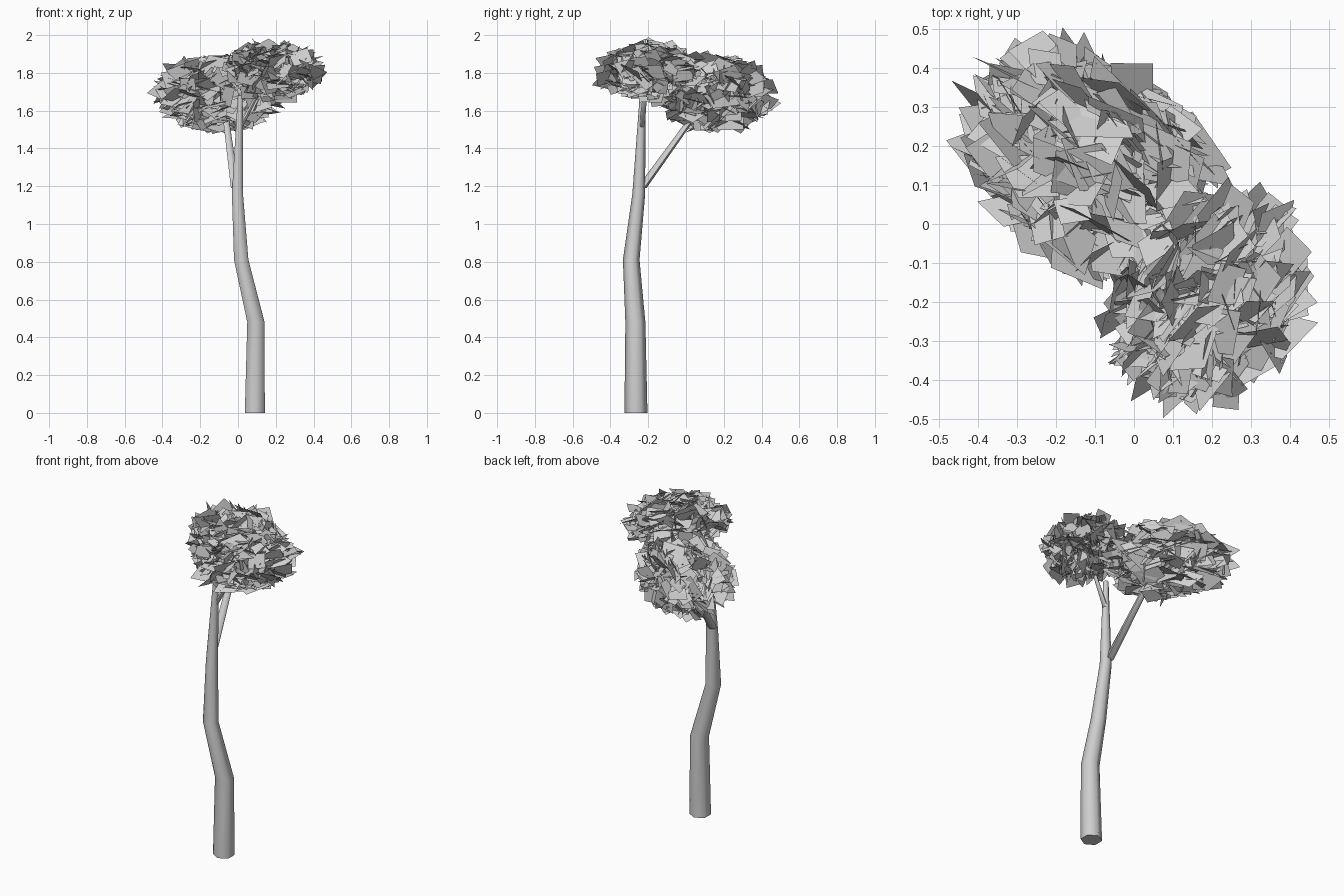
import bpy, bmesh, math, random
from mathutils import Vector, Matrix, Quaternion

random.seed(7)
if "Cube" in bpy.data.objects:
    bpy.data.objects.remove(bpy.data.objects["Cube"])

grey = bpy.data.materials.new("plain grey")
grey.use_nodes = True
grey.diffuse_color = (0.62, 0.62, 0.62, 1)
grey.node_tree.nodes["Principled BSDF"].inputs["Base Color"].default_value = (0.62, 0.62, 0.62, 1)


def finish(bm, name):
    mesh = bpy.data.meshes.new(name)
    bm.to_mesh(mesh)
    bm.free()
    mesh.materials.append(grey)
    obj = bpy.data.objects.new(name, mesh)
    bpy.context.collection.objects.link(obj)
    return obj


def limb(name, points, sides=6):
    """Tapered tube through (x, y, z, radius) points with horizontal rings."""
    bm = bmesh.new()
    rings = []
    for x, y, z, r in points:
        angles = [math.tau * (i + 0.5) / sides for i in range(sides)]
        rings.append([bm.verts.new((x + r * math.cos(a), y + r * math.sin(a), z)) for a in angles])
    for low, high in zip(rings, rings[1:]):
        for i in range(sides):
            j = (i + 1) % sides
            bm.faces.new((low[i], low[j], high[j], high[i])).smooth = True
    bm.faces.new(rings[0][::-1])
    bm.faces.new(rings[-1])
    obj = finish(bm, name)
    bpy.ops.object.select_all(action="DESELECT")
    obj.select_set(True)
    bpy.context.view_layer.objects.active = obj
    bpy.ops.object.shade_smooth_by_angle(angle=math.radians(65))


def foliage(name, centre, radii, turn, count, size, stretch):
    """Ellipsoid cloud of flat leaf cards, drawn out along one direction."""
    bm = bmesh.new()
    spin = Matrix.Rotation(math.radians(turn), 3, "Z")
    scale = Matrix.Diagonal(stretch)
    for _ in range(count):
        way = Vector([random.gauss(0, 1) for _ in range(3)]).normalized()
        spot = way * random.uniform(0.25, 1) ** 0.4 * random.uniform(0.94, 1.06)
        spot = spin @ Vector([s * r for s, r in zip(spot, radii)]) + Vector(centre)
        facing = Quaternion([random.gauss(0, 1) for _ in range(4)]).normalized()
        half = size * random.uniform(0.7, 1.25)
        corners = [(-half, -half, 0), (half, -half, 0), (half, half, 0), (-half, half, 0)]
        bm.faces.new([bm.verts.new(spot + spin @ (scale @ (facing @ Vector(c)))) for c in corners])
    finish(bm, name)


# Bent trunk and its two branches
limb("trunk", [(0.089, -0.265, 0, 0.061), (0.095, -0.268, 0.48, 0.053), (0.017, -0.29, 0.81, 0.044),
               (-0.003, -0.25, 1.16, 0.034), (0.012, -0.23, 1.68, 0.015)])
limb("back_branch", [(-0.015, -0.235, 1.19, 0.026), (-0.06, 0.01, 1.53, 0.019), (-0.09, 0.13, 1.7, 0.01)])
limb("side_branch", [(0.005, -0.235, 1.5, 0.016), (0.09, -0.22, 1.66, 0.012), (0.17, -0.2, 1.8, 0.006)])

# Two leaf crowns
foliage("back_crown", (-0.105, 0.155, 1.69), (0.325, 0.235, 0.18), -38, 480, 0.048, (1.6, 1.0, 0.85))
foliage("front_crown", (0.185, -0.19, 1.81), (0.255, 0.215, 0.135), 50, 460, 0.041, (1.5, 0.95, 0.85))
